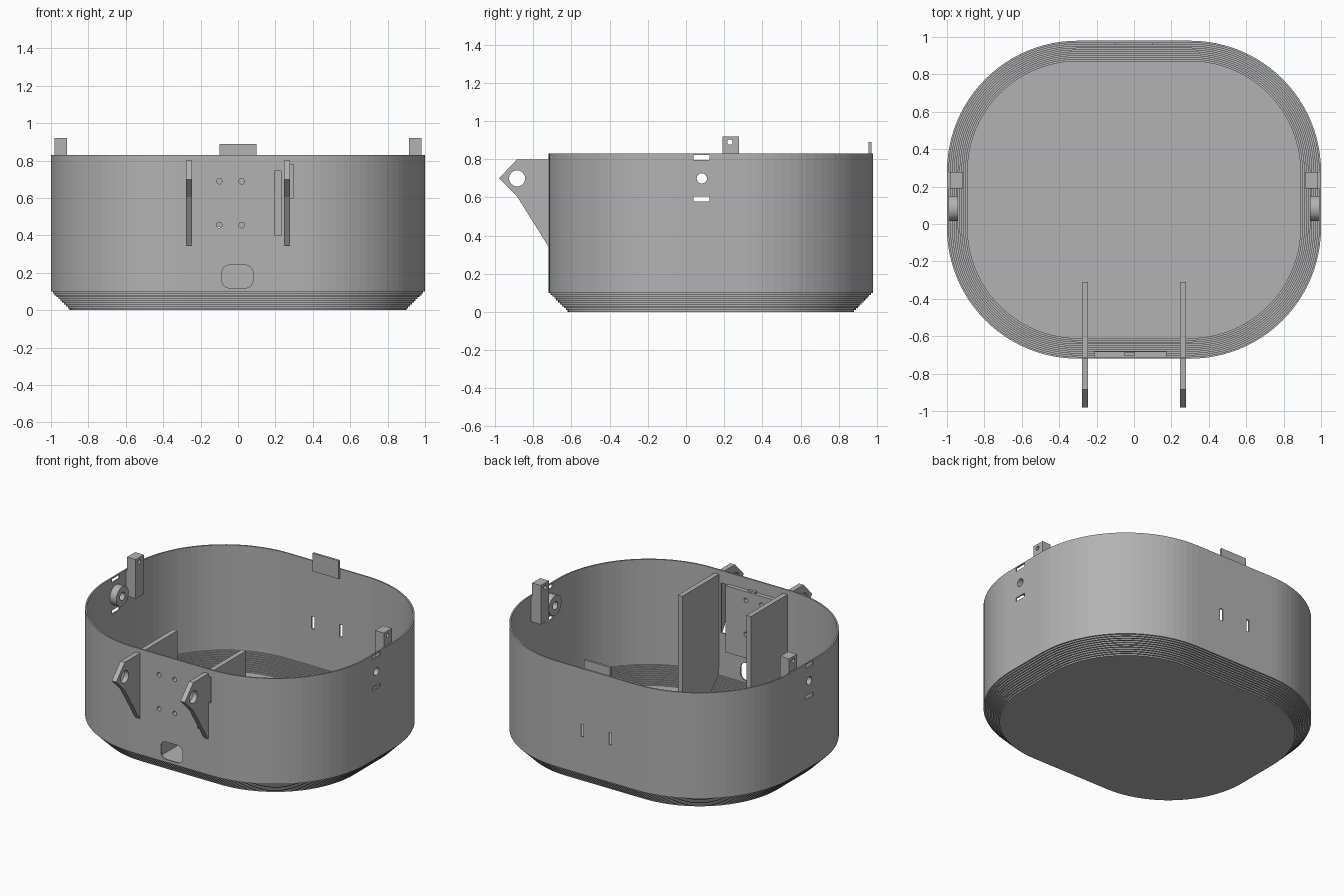
import bpy, bmesh, math
from mathutils import Matrix, Vector

if "Cube" in bpy.data.objects:
    bpy.data.objects.remove(bpy.data.objects["Cube"])

gray = bpy.data.materials.new("plain gray")
gray.use_nodes = True
GRAY = (0.45, 0.45, 0.45, 1)
gray.diffuse_color = GRAY
gray.node_tree.nodes["Principled BSDF"].inputs["Base Color"].default_value = GRAY

HALF_X, HALF_Y, MID_Y, RADIUS = 1.0, 0.85, 0.13, 0.7
TOP, WALL, STEP, STEPS = 0.83, 0.01, 0.01, 10
FRONT, BACK = MID_Y - HALF_Y, MID_Y + HALF_Y


def make(name, bm):
    bmesh.ops.recalc_face_normals(bm, faces=bm.faces[:])
    mesh = bpy.data.meshes.new(name)
    bm.to_mesh(mesh)
    bm.free()
    mesh.materials.append(gray)
    obj = bpy.data.objects.new(name, mesh)
    bpy.context.scene.collection.objects.link(obj)
    return obj


def box(name, x, y, z):
    bm = bmesh.new()
    bmesh.ops.create_cube(bm, size=1)
    spans = (x, y, z)
    for v in bm.verts:
        v.co = Vector([s[0] + (c + 0.5) * (s[1] - s[0]) for c, s in zip(v.co, spans)])
    return make(name, bm)


def cylinder(name, axis, center, radius, depth, sides=32):
    bm = bmesh.new()
    bmesh.ops.create_cone(bm, cap_ends=True, segments=sides, radius1=radius, radius2=radius, depth=depth)
    turn = Matrix.Rotation(math.pi / 2, 4, "Y" if axis == "X" else "X")
    bmesh.ops.transform(bm, matrix=Matrix.Translation(center) @ turn, verts=bm.verts[:])
    return make(name, bm)


def prism(name, points, move):
    """Extrude a closed 3D outline along a vector."""
    bm = bmesh.new()
    face = bm.faces.new([bm.verts.new(p) for p in points])
    grown = bmesh.ops.extrude_face_region(bm, geom=[face], use_keep_orig=True)["geom"]
    bmesh.ops.translate(bm, vec=move, verts=[g for g in grown if isinstance(g, bmesh.types.BMVert)])
    return make(name, bm)


def rounded(hx, hy, r, segments):
    """Outline of a rounded rectangle about the origin."""
    points = []
    for q, (sx, sy) in enumerate(((1, 1), (-1, 1), (-1, -1), (1, -1))):
        for i in range(segments + 1):
            a = (q + i / segments) * math.pi / 2
            points.append((sx * (hx - r) + r * math.cos(a), sy * (hy - r) + r * math.sin(a)))
    return points


def cut(target, cutters):
    for c in cutters:
        c.hide_render = True
        mod = target.modifiers.new("cut", "BOOLEAN")
        mod.operation, mod.solver, mod.object = "DIFFERENCE", "EXACT", c
    bpy.context.view_layer.update()
    graph = bpy.context.evaluated_depsgraph_get()
    mesh = bpy.data.meshes.new_from_object(target.evaluated_get(graph))
    target.modifiers.clear()
    target.data = mesh
    for c in cutters:
        bpy.data.objects.remove(c)


# Shell: rounded rectangles lofted along a stepped wall profile of (inset, height)
steps = []
for i in range(STEPS):
    inset = STEP * (STEPS - i)
    steps += [(inset, STEP * i), (inset, STEP * (i + 1))]
steps += [(0, STEP * STEPS), (0, TOP)]
inner = [(a + WALL, z + 0.004) for a, z in steps[:-1]] + [(WALL, TOP)]
profile = steps + inner[::-1]
bm = bmesh.new()
rings = []
for inset, z in profile:
    outline = rounded(HALF_X - inset, HALF_Y - inset, RADIUS - inset, 24)
    rings.append([bm.verts.new((x, y + MID_Y, z)) for x, y in outline])
for a, b in zip(rings, rings[1:]):
    for i in range(len(a)):
        j = (i + 1) % len(a)
        bm.faces.new((a[i], a[j], b[j], b[i]))
bm.faces.new(rings[0])
bm.faces.new(rings[-1])
shell = make("tub_shell", bm)

# Plate behind the front wall
plate = box("mounting_plate", (-0.215, 0.175), (FRONT + 0.009, -0.682), (0.29, 0.75))
box("plate_clip", (-0.05, 0.005), (-0.705, -0.685), (0.74, 0.762))


def screw_holes():
    return [cylinder("cutter", "Y", (x, -0.7, z), 0.015, 0.16, 20)
            for x in (-0.1, 0.02) for z in (0.455, 0.69)]


cut(plate, screw_holes())

# Openings in the shell
through_front = (FRONT - 0.05, FRONT + 0.05)
cutters = screw_holes()
cutters.append(box("cutter", (0.195, 0.23), through_front, (0.4, 0.745)))
cutters.append(box("cutter", (0.279, 0.297), through_front, (0.6, 0.78)))
cutters.append(prism("cutter", [(x - 0.003, FRONT - 0.05, z + 0.18)
                                for x, z in rounded(0.083, 0.061, 0.04, 6)], (0, 0.1, 0)))
for side in (-1, 1):
    wall_x = (side * 0.95, side * 1.05) if side > 0 else (-1.05, -0.95)
    cutters.append(cylinder("cutter", "X", (side, 0.083, 0.7), 0.027, 0.1))
    for z in ((0.58, 0.606), (0.797, 0.823)):
        cutters.append(box("cutter", wall_x, (0.04, 0.123), z))
    cutters.append(box("cutter", (side * 0.107 - 0.011, side * 0.107 + 0.011),
                       (BACK - 0.05, BACK + 0.05), (0.36, 0.445)))
cut(shell, cutters)

# Mirrored parts
arm = [(-0.31, 0.8), (-0.31, 0.006), (-0.612, 0.006), (-0.706, 0.106), (-0.712, 0.34),
       (-0.725, 0.35), (-0.885, 0.605), (-0.98, 0.7), (-0.885, 0.8)]
for side, word in ((-1, "right"), (1, "left")):
    # Hinge arm running through the front wall
    start = side * 0.262 - 0.017
    bracket = prism(word + "_hinge_arm", [(start, y, z) for y, z in arm], (0.034, 0, 0))
    cut(bracket, [cylinder("cutter", "X", (side * 0.262, -0.885, 0.7), 0.042, 0.2)])

    # Upright lug with a small cross hole
    xs = sorted((side * 0.915, side * 0.982))
    lug = box(word + "_lug", xs, (0.19, 0.278), (0.65, 0.92))
    cut(lug, [cylinder("cutter", "X", (side * 0.95, 0.23, 0.89), 0.014, 0.2, 20)])
    box(word + "_lug_foot", sorted((side * 0.98, side * 0.992)), (0.19, 0.278), (0.65, 0.825))

    # Round boss around the side hole
    boss = cylinder(word + "_boss", "X", (side * 0.966, 0.083, 0.7), 0.068, 0.05, 40)
    cut(boss, [cylinder("cutter", "X", (side * 0.966, 0.083, 0.7), 0.027, 0.2)])

# Tongue at the back rim
box("back_tongue", (-0.1, 0.1), (0.956, BACK - 0.009), (0.765, 0.89))
